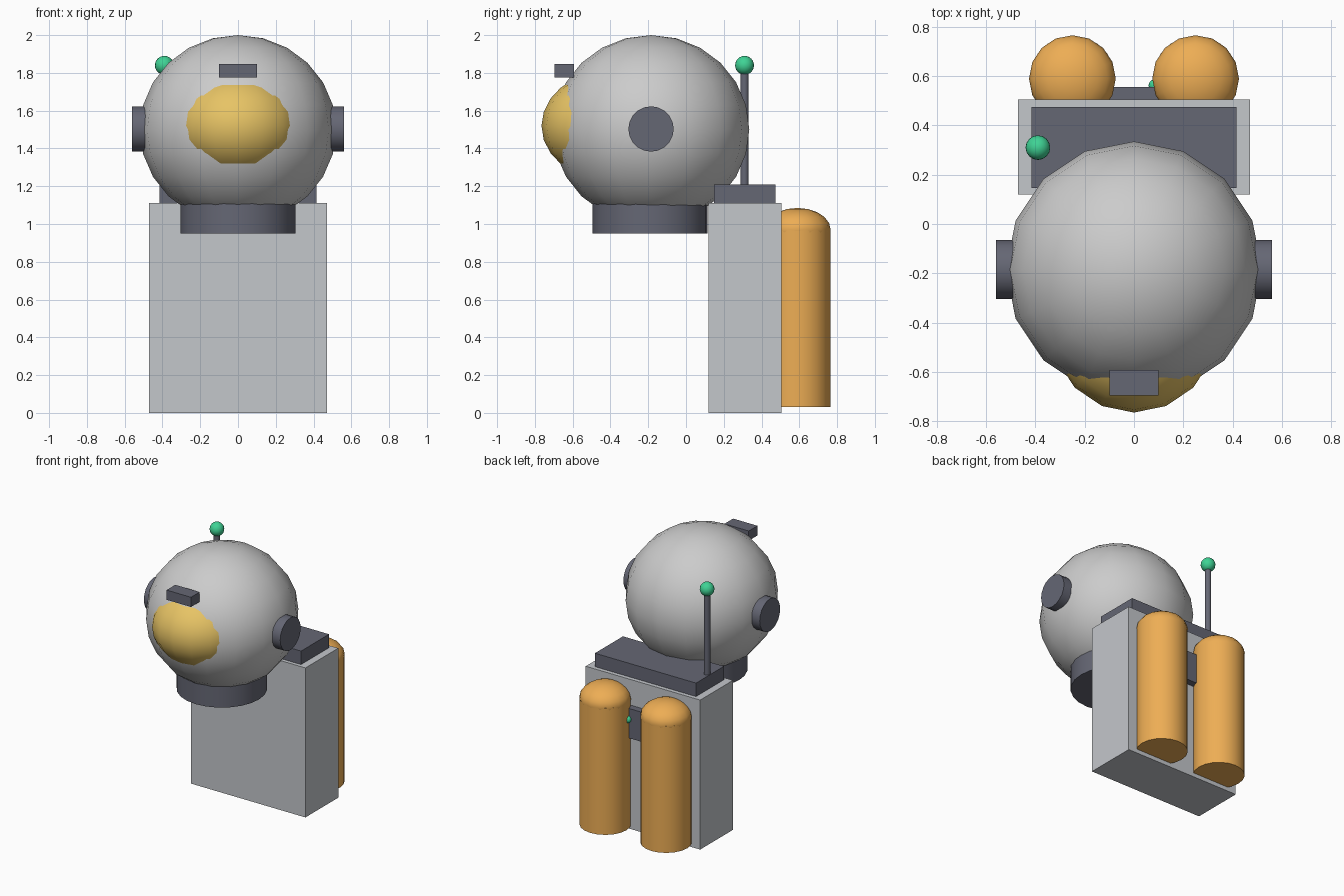
import bpy
import math

if "Cube" in bpy.data.objects:
    bpy.data.objects.remove(bpy.data.objects["Cube"])


def material(name, rgb):
    m = bpy.data.materials.new(name)
    m.diffuse_color = (*rgb, 1)
    m.use_nodes = True
    m.node_tree.nodes["Principled BSDF"].inputs["Base Color"].default_value = m.diffuse_color
    return m


dark = material("dark_trim", (0.13, 0.135, 0.175))
shell = material("pack_shell", (0.55, 0.57, 0.60))
gold = material("gold", (0.80, 0.55, 0.13))
orange = material("orange", (0.85, 0.42, 0.09))
green = material("green", (0.05, 0.65, 0.30))


def finish(name, mat, smooth=False):
    ob = bpy.context.object
    ob.name = name
    if mat:
        ob.data.materials.append(mat)
    bpy.ops.object.transform_apply(location=False, rotation=True, scale=True)
    if smooth:
        bpy.ops.object.shade_smooth_by_angle(angle=math.radians(40))
    return ob


def box(name, x, y, z, mat):
    """Box from (min, max) ranges."""
    r = (x, y, z)
    bpy.ops.mesh.primitive_cube_add(size=1, location=[(a + b) / 2 for a, b in r])
    bpy.context.object.scale = [b - a for a, b in r]
    return finish(name, mat)


def ball(name, loc, radii, mat, segments=16, rings=12):
    bpy.ops.mesh.primitive_uv_sphere_add(segments=segments, ring_count=rings, radius=1, location=loc)
    bpy.context.object.scale = radii
    return finish(name, mat, True)


def rod(name, loc, radius, depth, mat, sides=20, rot=(0, 0, 0)):
    bpy.ops.mesh.primitive_cylinder_add(vertices=sides, radius=radius, depth=depth,
                                        location=loc, rotation=rot)
    return finish(name, mat, True)


# Helmet with visor, neck ring and lamp
ball("helmet", (0, -0.185, 1.5), (0.52, 0.52, 0.5), None)
ball("visor", (0, -0.42, 1.52), (0.34, 0.345, 0.285), gold)
rod("neck_ring", (0, -0.19, 1.035), 0.305, 0.17, dark, 24)
box("helmet_lamp", (-0.1, 0.1), (-0.695, -0.593), (1.775, 1.847), dark)

# Backpack body, top plate and rear control panel
box("backpack", (-0.47, 0.47), (0.12, 0.505), (0, 1.11), shell)
box("top_plate", (-0.415, 0.415), (0.147, 0.475), (1.08, 1.21), dark)
box("control_panel", (-0.13, 0.13), (0.48, 0.555), (0.70, 0.92), dark)
ball("panel_light", (0.085, 0.562, 0.84), (0.026,) * 3, green, 12, 8)

# Mirrored ear pieces and air tanks
for side, sx in (("left", -1), ("right", 1)):
    rod(side + "_ear", (sx * 0.5, -0.185, 1.503), 0.12, 0.12, dark, 20, (0, math.pi / 2, 0))
    rod(side + "_tank", (sx * 0.25, 0.59, 0.50), 0.174, 0.94, orange, 20)
    ball(side + "_tank_dome", (sx * 0.25, 0.59, 0.97), (0.176, 0.176, 0.115), orange, 16, 10)

# Antenna
rod("antenna", (-0.39, 0.31, 1.51), 0.022, 0.64, dark, 12)
ball("antenna_tip", (-0.39, 0.31, 1.84), (0.05,) * 3, green)
